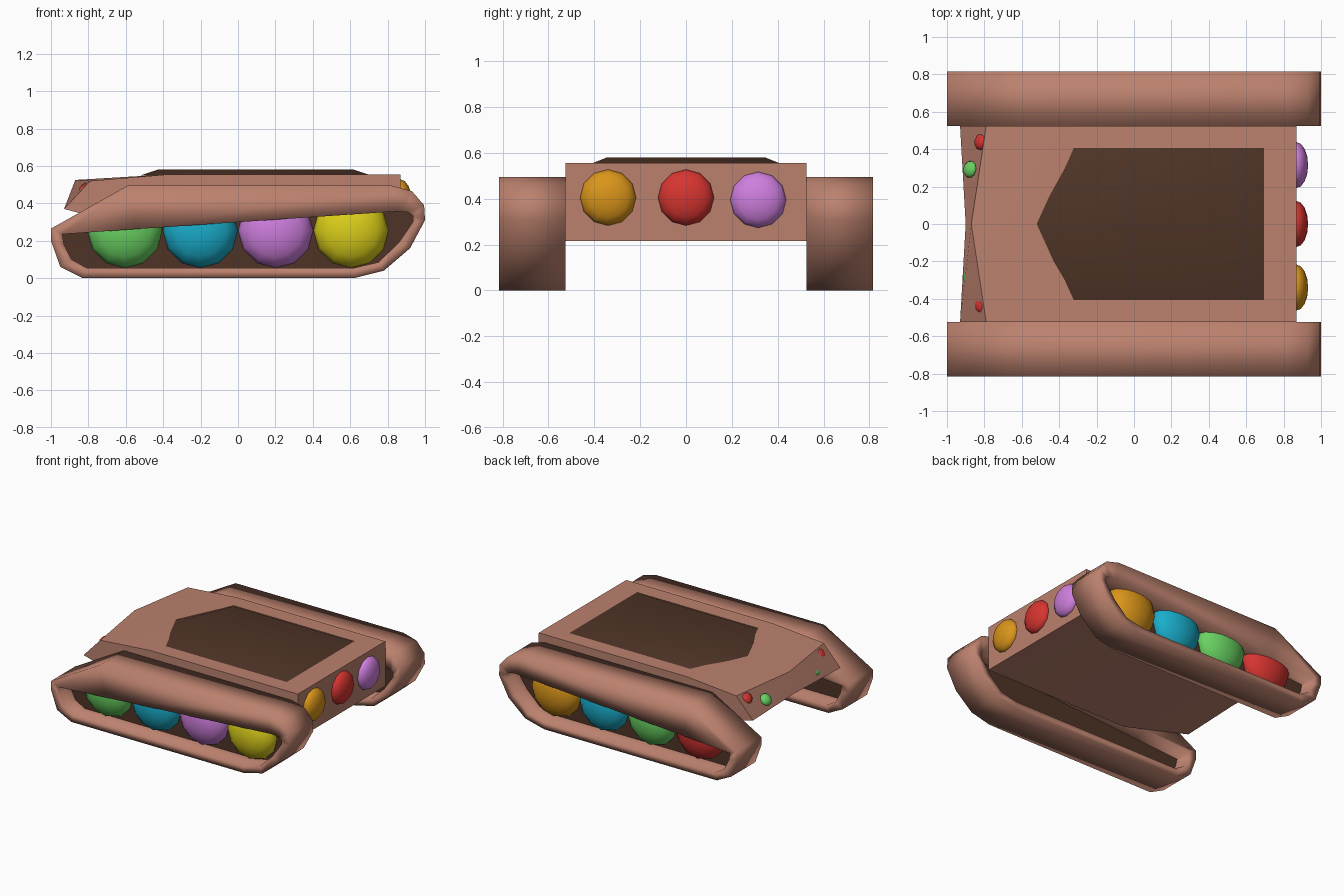
import bpy, bmesh, math
from mathutils import Vector, Matrix

if "Cube" in bpy.data.objects:
    bpy.data.objects.remove(bpy.data.objects["Cube"])


def material(name, rgb):
    m = bpy.data.materials.new(name)
    m.diffuse_color = (*rgb, 1)
    m.use_nodes = True
    m.node_tree.nodes["Principled BSDF"].inputs["Base Color"].default_value = m.diffuse_color
    return m


BISCUIT = material("biscuit", (0.50, 0.22, 0.155))
DARK = material("dark_chocolate", (0.078, 0.034, 0.020))
RED = material("red", (0.68, 0.035, 0.03))
GREEN = material("green", (0.14, 0.64, 0.12))
CYAN = material("cyan", (0.01, 0.42, 0.60))
VIOLET = material("violet", (0.62, 0.21, 0.73))
YELLOW = material("yellow", (0.72, 0.63, 0.01))
ORANGE = material("orange", (0.70, 0.30, 0.01))


def finish(bm, name, mat, angle=None):
    bmesh.ops.recalc_face_normals(bm, faces=bm.faces[:])
    me = bpy.data.meshes.new(name)
    bm.to_mesh(me)
    bm.free()
    me.materials.append(mat)
    me.shade_smooth()
    if angle is not None:
        me.set_sharp_from_angle(angle=math.radians(angle))
    ob = bpy.data.objects.new(name, me)
    bpy.context.collection.objects.link(ob)
    return ob


def loft(name, sections, mat, closed=False, angle=None):
    """Bridge equal-length rings; cap the ends, or join last to first."""
    bm = bmesh.new()
    rings = [[bm.verts.new(p) for p in s] for s in sections]
    n = len(rings[0])
    pairs = list(zip(rings, rings[1:]))
    if closed:
        pairs.append((rings[-1], rings[0]))
    for a, b in pairs:
        for i in range(n):
            j = (i + 1) % n
            bm.faces.new((a[i], a[j], b[j], b[i]))
    if not closed:
        bm.faces.new(rings[0])
        bm.faces.new(rings[-1])
    return finish(bm, name, mat, angle)


def candy(name, pos, normal, radius, depth, mat, segs=12):
    """Low-sided half button facing along normal."""
    bm = bmesh.new()
    bmesh.ops.create_uvsphere(bm, u_segments=segs, v_segments=8, radius=1)
    bmesh.ops.bisect_plane(bm, geom=bm.verts[:] + bm.edges[:] + bm.faces[:],
                           plane_co=(0, 0, -0.05), plane_no=(0, 0, 1),
                           clear_inner=True)
    rot = Vector(normal).to_track_quat('Z', 'Y').to_matrix().to_4x4()
    bm.transform(Matrix.Translation(pos) @ rot
                 @ Matrix.Diagonal((radius, radius, depth, 1)))
    return finish(bm, name, mat)


# Track outlines in x, z: outer edge and opening
OUTER = [(-1, .265), (-1, .20), (-.95, .06), (-.83, 0), (.62, 0), (.78, .04),
         (.92, .16), (1, .31), (.995, .39), (.93, .465), (.82, .495), (-.59, .495)]
INNER = [(-.94, .235), (-.93, .18), (-.89, .10), (-.81, .055), (.62, .055),
         (.75, .085), (.86, .19), (.935, .30), (.935, .335), (.91, .352),
         (.85, .357), (-.55, .262)]


def at_y(points, y):
    return [(x, y, z) for x, z in points]


WHEELS = {-1: ("right", (GREEN, CYAN, VIOLET, YELLOW)),
          1: ("left", (RED, GREEN, CYAN, ORANGE))}
for s, (side, colours) in WHEELS.items():
    # Hollow track band
    a, b = s * .525, s * .815
    loft(f"{side}_track", [at_y(OUTER, a), at_y(OUTER, b),
                           at_y(INNER, b), at_y(INNER, a)], BISCUIT, closed=True)
    # Wall behind the wheels
    wall = [(x * 1.01, z) for x, z in INNER]
    loft(f"{side}_track_wall", [at_y(wall, s * .66), at_y(wall, s * .68)],
         DARK, angle=30)
    # Candy wheels
    for i, col in enumerate(colours):
        candy(f"{side}_wheel_{i + 1}", (-.605 + .403 * i, s * .68, .255),
              (0, s, 0), .2, .115, col)


# Hull with a slightly pointed nose along the centre line
def hull_section(y, bottom, top):
    return at_y([bottom, top, (-.37, .555), (.87, .555), (.87, .215),
                 (-.35, .215)], y)


side_nose = ((-.93, .37), (-.79, .52))
loft("hull", [hull_section(-.525, *side_nose),
              hull_section(0, (-.90, .362), (-.87, .525)),
              hull_section(.525, *side_nose)], BISCUIT, angle=30)

# Chamfered deck plate
base = [(-.52, 0), (-.33, -.42), (.71, -.42), (.71, .42), (-.33, .42)]
top = [(-.43, 0), (-.28, -.345), (.62, -.345), (.62, .345), (-.28, .345)]
loft("deck_plate", [[(x, y, .55) for x, y in base],
                    [(x, y, .58) for x, y in top]], DARK, angle=60)

# Rear candy lights
for i, (y, z, col) in enumerate([(-.34, .405, ORANGE), (0, .405, RED),
                                 (.315, .395, VIOLET)]):
    candy(f"rear_light_{i + 1}", (.868, y, z), (1, 0, 0), .123, .063, col)

# Small nose lights
for s, side in ((-1, "right"), (1, "left")):
    candy(f"{side}_outer_nose_light", (-.815, s * .44, .475),
          (-.72, s * .15, .68), .046, .03, RED, 10)
    candy(f"{side}_inner_nose_light", (-.875, s * .292, .425),
          (-.76, s * .12, .64), .046, .03, GREEN, 10)
